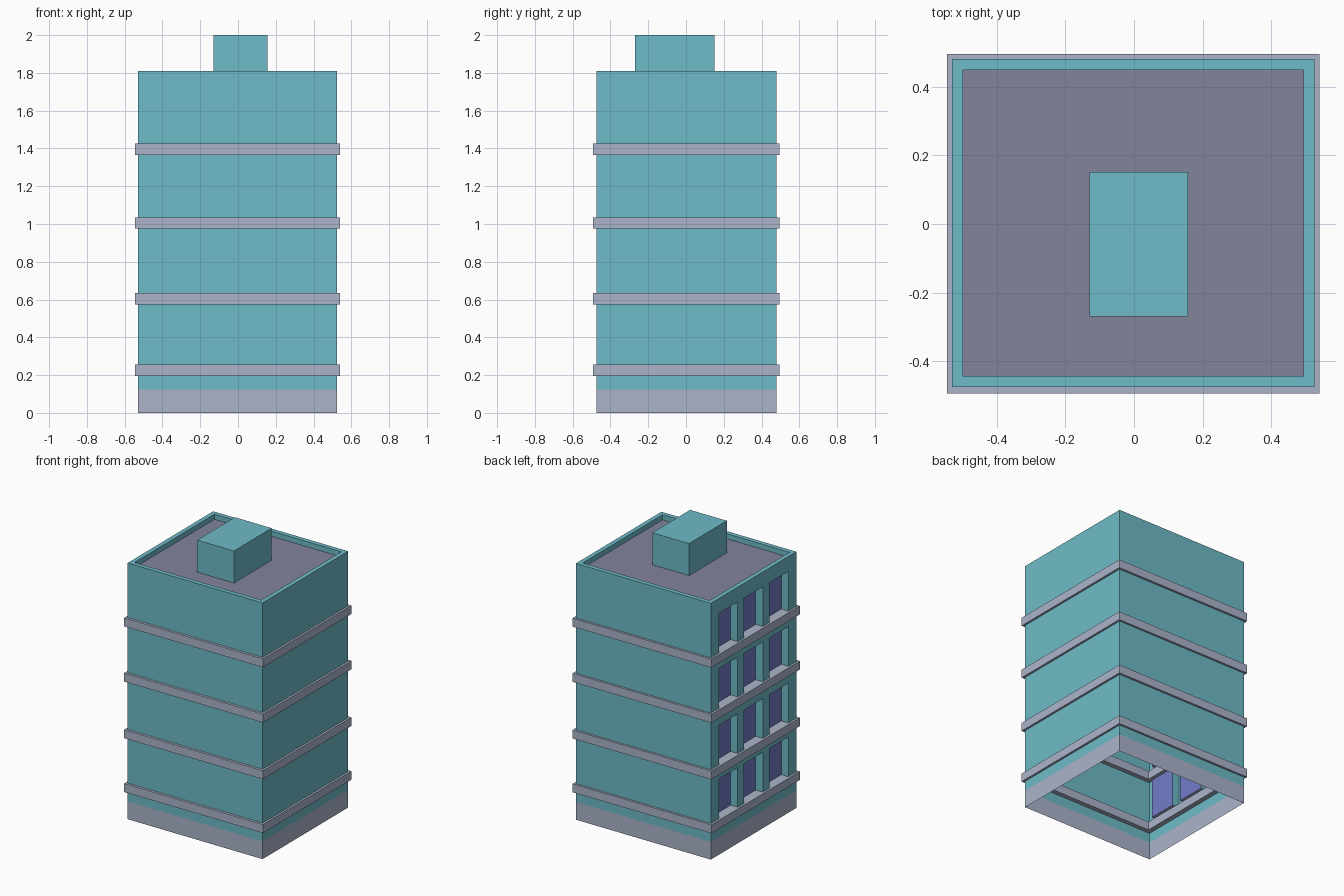
import bpy, bmesh
from mathutils import Vector

if "Cube" in bpy.data.objects:
    bpy.data.objects.remove(bpy.data.objects["Cube"])


def material(name, rgb):
    lin = [((c / 255 + 0.055) / 1.055) ** 2.4 for c in rgb]
    m = bpy.data.materials.new(name)
    m.diffuse_color = (*lin, 1)
    m.use_nodes = True
    m.node_tree.nodes["Principled BSDF"].inputs["Base Color"].default_value = m.diffuse_color
    return m


TEAL = material("teal wall", (110, 187, 200))
GREY = material("pale grey trim", (171, 180, 201))
ROOF = material("roof grey", (130, 133, 155))
GLASS = material("blue glass", (114, 124, 200))

X0, X1, Y0, Y1, TOP = -0.53, 0.525, -0.475, 0.48, 1.81
BANDS = [(0.195, 0.255), (0.575, 0.635), (0.975, 1.035), (1.365, 1.425)]
WINDOW_Y = [(-0.385, -0.175), (-0.10, 0.11), (0.18, 0.39)]
WINDOW_H, RECESS = 0.28, 0.055


def finish(name, bm, mats):
    me = bpy.data.meshes.new(name)
    bm.to_mesh(me)
    bm.free()
    for m in mats:
        me.materials.append(m)
    ob = bpy.data.objects.new(name, me)
    bpy.context.collection.objects.link(ob)
    return ob


def box(lo, hi):
    bm = bmesh.new()
    bmesh.ops.create_cube(bm, size=1)
    for v in bm.verts:
        v.co = [hi[i] if v.co[i] > 0 else lo[i] for i in range(3)]
    bm.normal_update()
    return bm


def cut(bm, co, no):
    bmesh.ops.bisect_plane(bm, geom=bm.verts[:] + bm.edges[:] + bm.faces[:],
                           dist=1e-5, plane_co=co, plane_no=no)


# Main shell: open underneath, with a sunken roof inside the parapet
bm = box((X0, Y0, 0), (X1, Y1, TOP))
bottom = [f for f in bm.faces if f.normal.z < -0.9]
bmesh.ops.delete(bm, geom=bottom, context='FACES')
roof = [f for f in bm.faces if f.normal.z > 0.9][0]
bmesh.ops.inset_region(bm, faces=[roof], thickness=0.045)
edges_in = bmesh.ops.inset_individual(bm, faces=[roof], thickness=0, depth=-0.036)
bm.normal_update()

# Cut lines for the plinth and the window grid
for z in [0.125] + [z for _, b in BANDS for z in (b, b + WINDOW_H)]:
    cut(bm, (0, 0, z), (0, 0, 1))
for y in [y for pair in WINDOW_Y for y in pair]:
    cut(bm, (0, y, 0), (0, 1, 0))
bm.normal_update()

# Colours by height, and recessed windows on the left wall
windows = []
for f in bm.faces:
    c = f.calc_center_median()
    if c.z < 0.125:
        f.material_index = 1
    elif f.normal.z > 0.9 and c.z < TOP - 0.01:
        f.material_index = 2
    elif (f.normal.x < -0.9 and c.x < X0 + 0.01
          and any(a < c.y < b for a, b in WINDOW_Y)
          and any(b < c.z < b + WINDOW_H for _, b in BANDS)):
        windows.append(f)
bmesh.ops.inset_individual(bm, faces=windows, thickness=0, depth=-RECESS)
bm.normal_update()
for f in windows:
    f.material_index = 3
for f in bm.faces:
    if f.normal.z > 0.9 and f.calc_center_median().z < 1.7:
        f.material_index = 1  # window sills
finish("building_shell", bm, [TEAL, GREY, ROOF, GLASS])

# Floor bands: rectangular rings around the walls
for n, (z0, z1) in enumerate(BANDS):
    bm = bmesh.new()
    loops = []
    for inset, z in [(0, z0), (0, z1), (0.05, z1), (0.05, z0)]:
        x0, x1, y0, y1 = -0.545 + inset, 0.54 - inset, -0.493 + inset, 0.495 - inset
        loops.append([bm.verts.new(p) for p in
                      [(x0, y0, z), (x1, y0, z), (x1, y1, z), (x0, y1, z)]])
    for i in range(4):
        a, b = loops[i], loops[(i + 1) % 4]
        for k in range(4):
            j = (k + 1) % 4
            bm.faces.new((a[k], a[j], b[j], b[k]))
    bmesh.ops.recalc_face_normals(bm, faces=bm.faces[:])
    finish(f"floor_band_{n + 1}", bm, [GREY])

# Stair housing on the roof
finish("roof_housing", box((-0.13, -0.27, TOP - 0.036), (0.157, 0.152, 2.0)), [TEAL])
